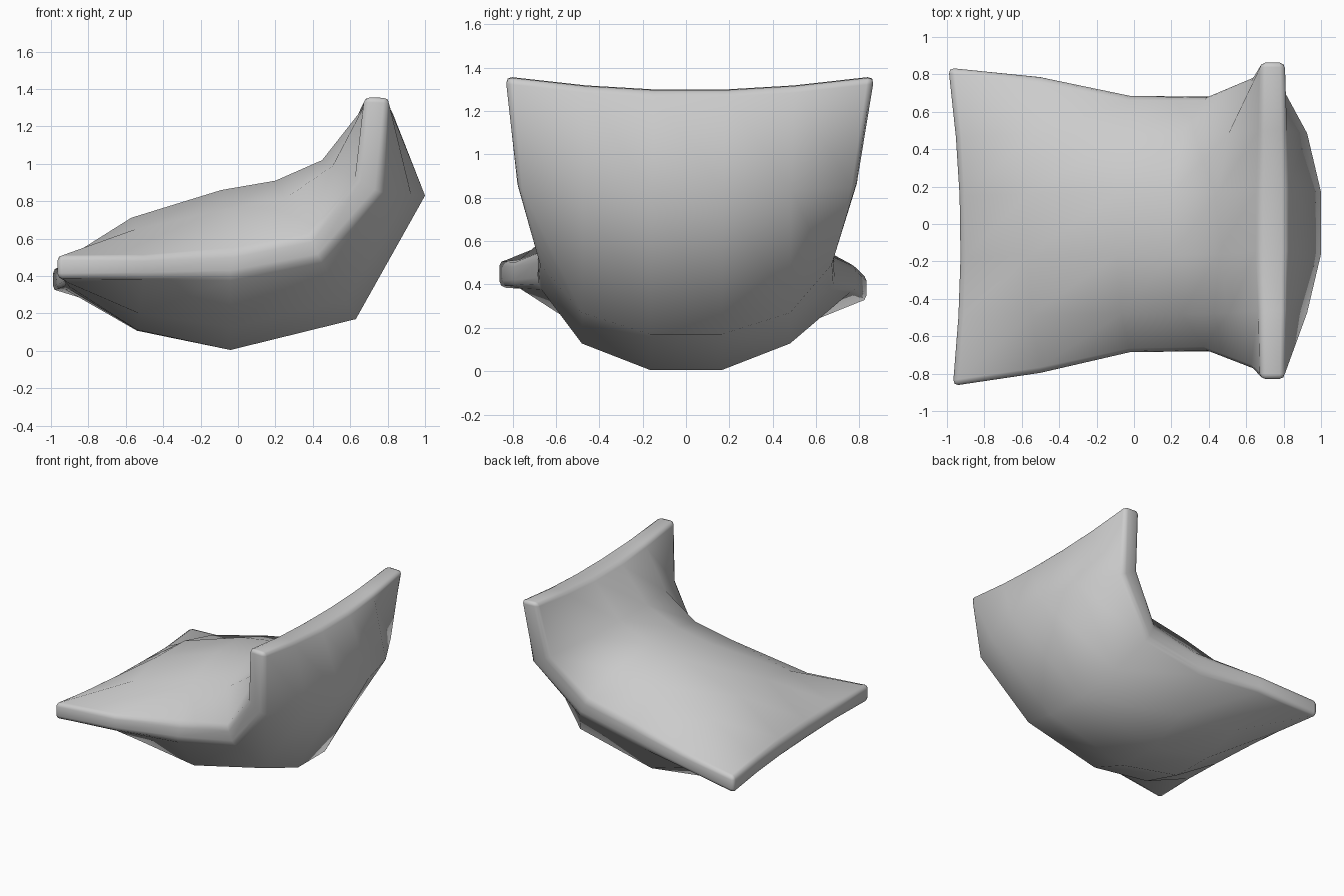
import bpy, bmesh

if "Cube" in bpy.data.objects:
    bpy.data.objects.remove(bpy.data.objects["Cube"])

# Lengthwise stations, from the front edge of the seat to the top of the back:
# (half width, y shift, z skew)
stations = [(.85, -.015, -.035), (.79, -.005, -.01), (.685, 0, 0),
            (.68, 0, 0), (.785, .005, 0), (.85, .018, 0)]
# (x, z) at the side seam and at the middle, for each station
inner_rim = [(-.98, .48), (-.5, .50), (-.02, .53), (.38, .61), (.63, .92), (.675, 1.36)]
inner_mid = [(-.93, .46), (-.57, .71), (-.09, .86), (.20, .91), (.45, 1.02), (.67, 1.30)]
outer_rim = [(-.98, .35), (-.5, .38), (-.04, .40), (.44, .49), (.76, .85), (.81, 1.355)]
outer_mid = [(-.93, .35), (-.54, .11), (-.04, .005), (.63, .17), (1.0, .83), (.82, 1.295)]
weights = [0, .69, 1, 1, .69, 0]
inner_y = [None, -.48, -.165, .165, .48, None]

bm = bmesh.new()


def make_sheet(rim, mid, flip):
    """One puffed side of the cushion as a 6 x 6 grid."""
    grid = []
    for i, (half, shift, skew) in enumerate(stations):
        row = []
        for j, w in enumerate(weights):
            y = inner_y[j]
            if y is None:
                y = half if j else -half
            x = rim[i][0] + w * (mid[i][0] - rim[i][0])
            z = rim[i][1] + w * (mid[i][1] - rim[i][1]) + skew * y / half
            if i == 0:
                x -= .012 * y / half
            row.append(bm.verts.new((x, y + shift, z)))
        grid.append(row)
    for i in range(5):
        for j in range(5):
            q = [grid[i][j], grid[i + 1][j], grid[i + 1][j + 1], grid[i][j + 1]]
            bm.faces.new(q[::-1] if flip else q)
    # vertices around the border
    return ([grid[0][j] for j in range(5)] + [grid[i][5] for i in range(5)] +
            [grid[5][j] for j in range(5, 0, -1)] + [grid[i][0] for i in range(5, 0, -1)])


top = make_sheet(inner_rim, inner_mid, False)
bottom = make_sheet(outer_rim, outer_mid, True)

# Edge band joining both sides
for k in range(20):
    n = (k + 1) % 20
    bm.faces.new((top[k], top[n], bottom[n], bottom[k]))
bmesh.ops.recalc_face_normals(bm, faces=bm.faces)

# Soften the band and its four corners
edges = [bm.edges.get((loop[k], loop[(k + 1) % 20])) for loop in (top, bottom) for k in range(20)]
edges += [bm.edges.get((top[k], bottom[k])) for k in (0, 5, 10, 15)]
bmesh.ops.bevel(bm, geom=edges, offset=.03, segments=2, profile=.5,
                affect='EDGES', clamp_overlap=True)
bmesh.ops.recalc_face_normals(bm, faces=bm.faces)

mesh = bpy.data.meshes.new("bent_cushion")
bm.to_mesh(mesh)
bm.free()
mesh.shade_smooth()
cushion = bpy.data.objects.new("bent_cushion", mesh)
bpy.context.collection.objects.link(cushion)
